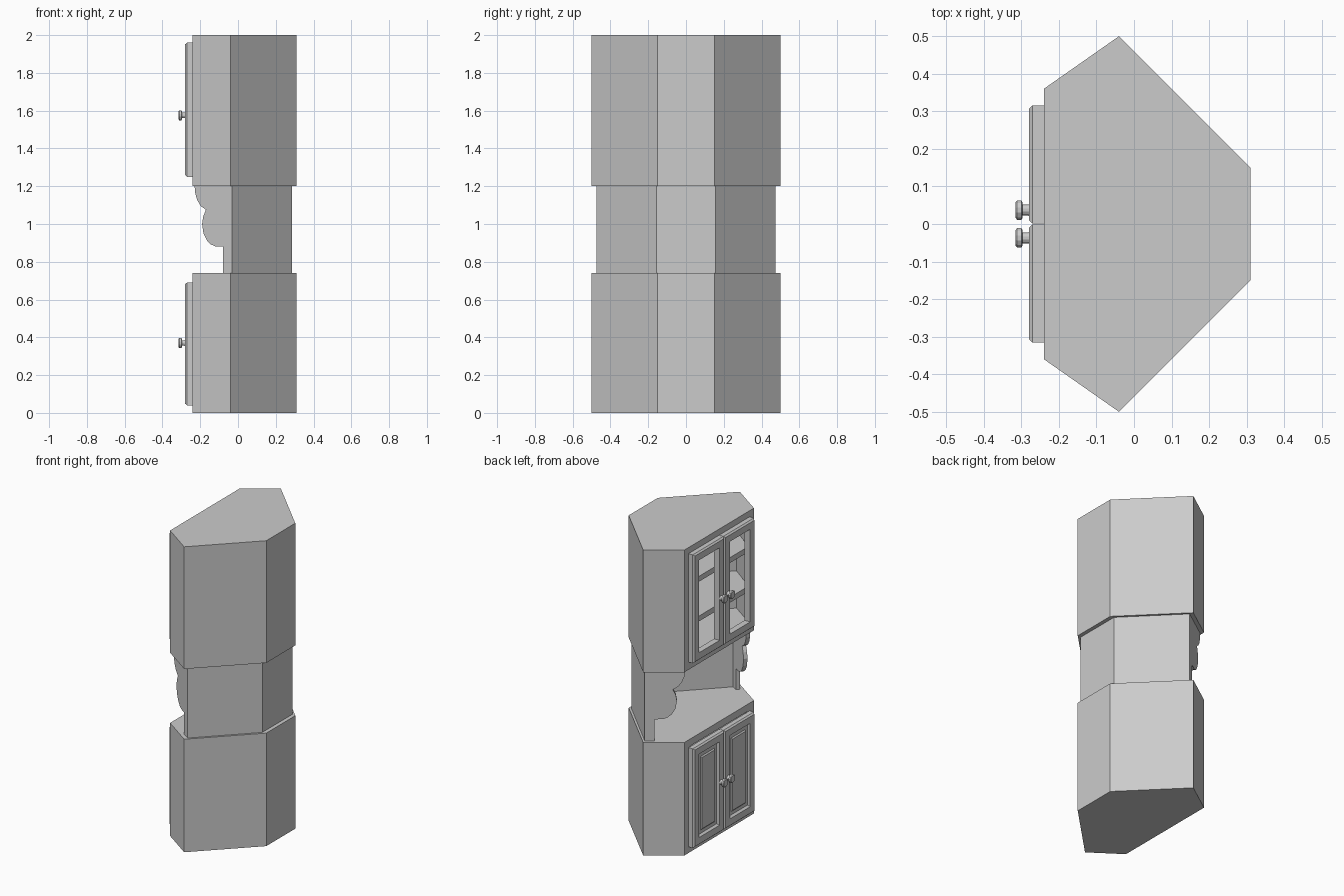
import bpy, bmesh, math
from mathutils import Vector, Matrix

if "Cube" in bpy.data.objects:
    bpy.data.objects.remove(bpy.data.objects["Cube"])

# Half plans (y > 0 side), from front to back; mirrored by full()
OUTER = [(-0.24, 0.36), (-0.04, 0.50), (0.31, 0.15)]
INNER = [(-0.22, 0.344), (-0.033, 0.475), (0.285, 0.155)]
CORE = [(-0.20, 0.33), (-0.03, 0.448), (0.265, 0.147)]


def full(half):
    return half + [(x, -y) for x, y in reversed(half)]


def finish(name, bm):
    bmesh.ops.recalc_face_normals(bm, faces=bm.faces)
    mesh = bpy.data.meshes.new(name)
    bm.to_mesh(mesh)
    bm.free()
    obj = bpy.data.objects.new(name, mesh)
    bpy.context.collection.objects.link(obj)
    return obj


def extrude(name, points, vec):
    """Solid from a flat outline of 3D points pushed along vec."""
    bm = bmesh.new()
    face = bm.faces.new([bm.verts.new(p) for p in points])
    ext = bmesh.ops.extrude_face_region(bm, geom=[face], use_keep_orig=True)
    moved = [v for v in ext["geom"] if isinstance(v, bmesh.types.BMVert)]
    bmesh.ops.translate(bm, verts=moved, vec=vec)
    return finish(name, bm)


def prism(name, plan, z0, z1):
    return extrude(name, [(x, y, z0) for x, y in plan], (0, 0, z1 - z0))


def cabinet(label, z0, z1, plate=0.046):
    """Hollow box: two plates and a wall open behind the doors."""
    prism(label + "_bottom_plate", full(OUTER), z0, z0 + plate)
    prism(label + "_top_plate", full(OUTER), z1 - plate, z1)
    out = full([(-0.24, 0.29)] + OUTER)
    inn = full([(-0.22, 0.29)] + INNER)
    prism(label + "_walls", out + inn[::-1], z0 + plate, z1 - plate)


def door(name, y0, y1, z0, z1, glazed):
    bm = bmesh.new()
    bmesh.ops.create_cube(bm, size=1, matrix=Matrix.Translation(
        (-0.255, (y0 + y1) / 2, (z0 + z1) / 2))
        @ Matrix.Diagonal((0.03, y1 - y0, z1 - z0, 1)))
    bm.normal_update()
    front = min(bm.faces, key=lambda f: f.calc_center_median().x)
    back = max(bm.faces, key=lambda f: f.calc_center_median().x)

    def inset(face, thickness, depth):
        bmesh.ops.inset_region(bm, faces=[face], thickness=thickness,
                               depth=depth, use_even_offset=True)
        bm.normal_update()

    inset(front, 0.009, 0.01)            # chamfered rim
    inset(front, 0.043, 0)               # frame
    if glazed:                           # open frame
        inset(back, 0.052, 0)
        edges = list(front.edges) + list(back.edges)
        bmesh.ops.delete(bm, geom=[front, back], context="FACES_ONLY")
        bmesh.ops.bridge_loops(bm, edges=edges)
    else:                                # recessed panel with raised field
        inset(front, 0.010, -0.014)
        inset(front, 0.022, 0)
        inset(front, 0.008, 0.007)
    finish(name, bm)


def knob(name, y, z, sides=12):
    """Turned knob, lathed around the x axis."""
    profile = [(-0.275, 0.017), (-0.284, 0.015), (-0.297, 0.015),
               (-0.297, 0.022), (-0.300, 0.027), (-0.311, 0.027),
               (-0.315, 0.022)]
    bm = bmesh.new()
    rings = []
    for x, r in profile:
        rings.append([bm.verts.new((
            x, y + r * math.cos(2 * math.pi * (i + 0.5) / sides),
            z + r * math.sin(2 * math.pi * (i + 0.5) / sides)))
            for i in range(sides)])
    for a, b in zip(rings, rings[1:]):
        for i in range(sides):
            j = (i + 1) % sides
            bm.faces.new((a[i], a[j], b[j], b[i]))
    bm.faces.new(rings[0])
    bm.faces.new(rings[-1])
    finish(name, bm)


# Lower and upper cabinets
cabinet("lower", 0, 0.74)
cabinet("upper", 1.2, 2.0)

# Shelves inside the upper cabinet
for i, z in enumerate((1.455, 1.715)):
    prism(f"shelf_{i + 1}", full([(-0.215, 0.34)] + INNER[1:]), z, z + 0.035)

# Doors and knobs
for side, s in (("left", 1), ("right", -1)):
    y0, y1 = sorted((0.001 * s, 0.316 * s))
    door(f"lower_door_{side}", y0, y1, 0.04, 0.69, False)
    door(f"upper_door_{side}", y0, y1, 1.25, 1.96, True)
    knob(f"lower_knob_{side}", 0.037 * s, 0.37)
    knob(f"upper_knob_{side}", 0.037 * s, 1.575)

# Recessed back wall of the open niche
prism("niche_back", full(INNER[1:]) + full(CORE[1:])[::-1], 0.74, 1.2)

# Scalloped side brackets, outline as (x, z) on the slanted side
SCALLOP = [(-0.033, 1.2), (-0.23, 1.2), (-0.226, 1.16), (-0.215, 1.125),
           (-0.197, 1.095), (-0.17, 1.075), (-0.184, 1.04), (-0.19, 1.0),
           (-0.183, 0.95), (-0.164, 0.912), (-0.145, 0.893), (-0.122, 0.882),
           (-0.08, 0.88), (-0.08, 0.74), (-0.033, 0.74)]
for side, s in (("left", 1), ("right", -1)):
    pts = [(x, s * (0.475 + 0.7 * (x + 0.033)), z) for x, z in SCALLOP]
    extrude(f"niche_bracket_{side}", pts, Vector((0.574, -0.82 * s, 0)) * 0.025)
